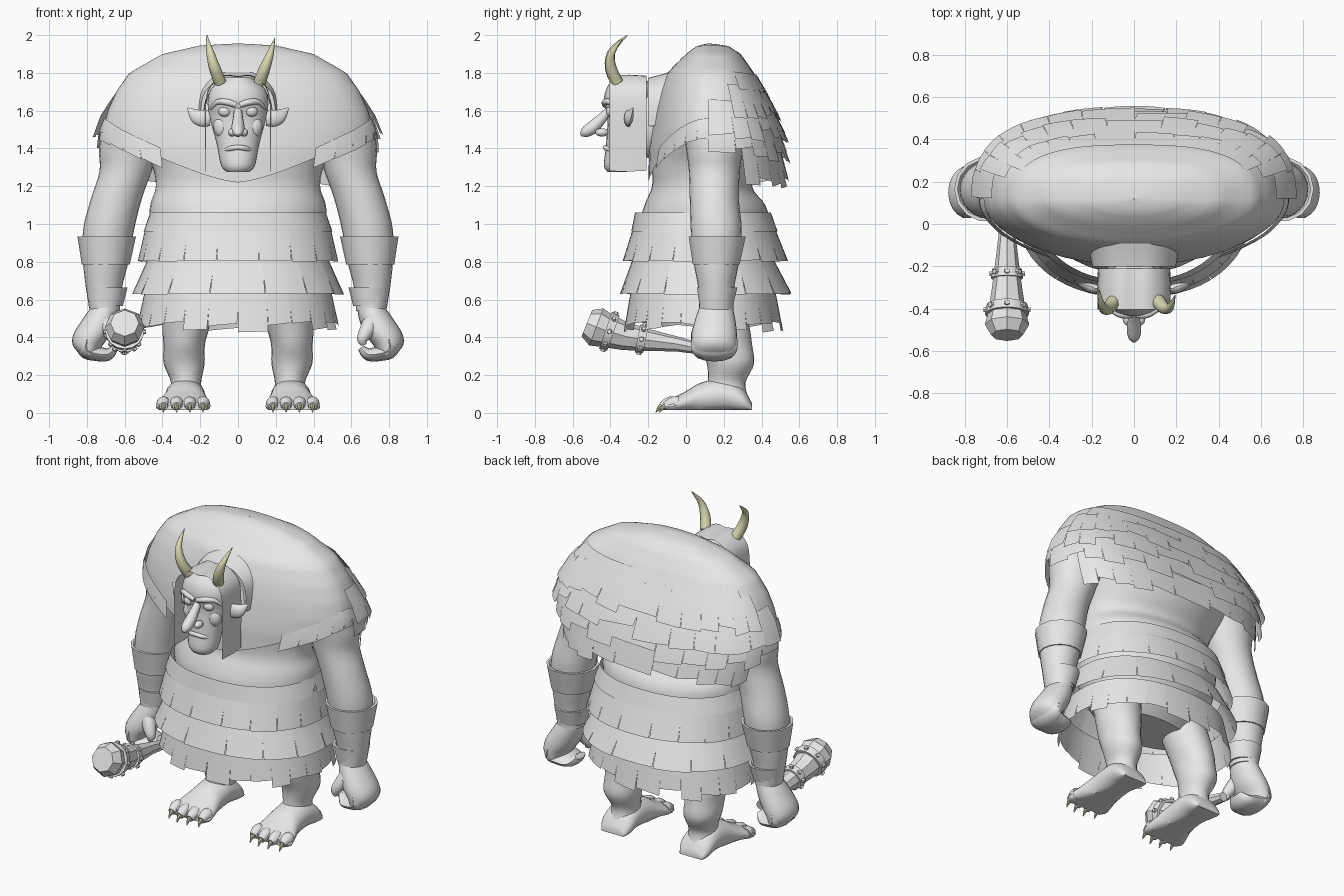
import bpy, bmesh, math, random
from mathutils import Vector

if "Cube" in bpy.data.objects:
    bpy.data.objects.remove(bpy.data.objects["Cube"])
random.seed(4)
TAU = 2 * math.pi


def material(name, rgb):
    m = bpy.data.materials.new(name)
    m.diffuse_color = (*rgb, 1)
    m.use_nodes = True
    m.node_tree.nodes["Principled BSDF"].inputs["Base Color"].default_value = m.diffuse_color
    return m


GREY = material("stone grey", (0.8, 0.8, 0.8))
HORN = material("horn ivory", (0.7, 0.7, 0.46))


def mesh(name, verts, faces, mat=GREY, angle=40, fix=False):
    me = bpy.data.meshes.new(name)
    me.from_pydata([tuple(v) for v in verts], [], faces)
    me.materials.append(mat)
    ob = bpy.data.objects.new(name, me)
    bpy.context.collection.objects.link(ob)
    if fix:
        bm = bmesh.new()
        bm.from_mesh(me)
        bmesh.ops.recalc_face_normals(bm, faces=bm.faces)
        bm.to_mesh(me)
        bm.free()
    me.polygons.foreach_set("use_smooth", [True] * len(me.polygons))
    me.set_sharp_from_angle(angle=math.radians(angle))
    return ob


def resample(rows, k):
    """Catmull-Rom interpolation of number rows, k steps per span."""
    if k == 1:
        return [tuple(r) for r in rows]
    out = []
    for i in range(len(rows) - 1):
        a, b, c, d = (rows[min(max(j, 0), len(rows) - 1)] for j in range(i - 1, i + 3))
        for s in range(k):
            t = s / k
            out.append(tuple(0.5 * (2 * q + (r - p) * t + (2 * p - 5 * q + 4 * r - w) * t * t
                                    + (3 * q - p - 3 * r + w) * t ** 3) for p, q, r, w in zip(a, b, c, d)))
    return out + [tuple(rows[-1])]


def skin(name, rings, mat=GREY, angle=40, cap=True):
    n = len(rings[0])
    faces = [(r * n + i, r * n + (i + 1) % n, (r + 1) * n + (i + 1) % n, (r + 1) * n + i)
             for r in range(len(rings) - 1) for i in range(n)]
    if cap:
        faces += [tuple(range(n))[::-1], tuple(range((len(rings) - 1) * n, len(rings) * n))]
    return mesh(name, [v for r in rings for v in r], faces, mat, angle, True)


def loft(name, secs, s=1, n=24, k=4, axis="z", floor=0.0, cap=True, angle=40):
    """Rings (x, y, z, half width, half depth) lying flat (axis z) or facing the front (axis y)."""
    rings = []
    for x, y, z, a, b in resample(secs, k):
        ring = []
        for i in range(n):
            u, v = a * math.cos(TAU * i / n), b * math.sin(TAU * i / n)
            ring.append((s * (x + u), y + v, z) if axis == "z" else (s * (x + u), y, max(floor, z + v)))
        rings.append(ring)
    return skin(name, rings, cap=cap, angle=angle)


def tube(name, secs, s=1, n=12, k=4, mat=GREY, angle=40, flat=1.0):
    """Tube through (x, y, z, radius), its depth stretched by flat."""
    pts = resample(secs, k)
    ways = [Vector(pts[min(i + 1, len(pts) - 1)][:3]) - Vector(pts[max(i - 1, 0)][:3]) for i in range(len(pts))]
    total = [sum(abs(w[a]) for w in ways) for a in range(3)]
    ref = Vector([float(a == total.index(min(total))) for a in range(3)])
    rings = []
    for p, t in zip(pts, ways):
        c = Vector(p[:3])
        u = t.cross(ref).normalized()
        w = t.normalized().cross(u)
        ring = [(u * math.cos(TAU * j / n) + w * math.sin(TAU * j / n)) * max(p[3], 0.001) for j in range(n)]
        rings.append([(s * (c.x + v.x), c.y + v.y * flat, c.z + v.z) for v in ring])
    return skin(name, rings, mat, angle)


def ball(name, c, r, seg=16):
    secs = [(c[0], c[1], c[2] + r[2] * math.cos(math.pi * i / 10), r[0] * math.sin(math.pi * i / 10) + 1e-4,
             r[1] * math.sin(math.pi * i / 10) + 1e-4) for i in range(11)]
    return loft(name, secs, n=seg, k=1, angle=60)


def oval(th, rx, yf, yb, yc, p=2.0):
    c, s = math.cos(th), math.sin(th)
    x = rx * math.copysign(abs(c) ** (2 / p), c)
    return x, yc + (yb - yc if s > 0 else yc - yf) * math.copysign(abs(s) ** (2 / p), s)


def slats(name, fn, a0, a1, n, ragged, sub=3):
    """Row of hanging slats joined at the top; fn(angle, t) gives the surface, t runs from top to hem."""
    V, F = [], []
    for i in range(n):
        lo, hi = a0 + (a1 - a0) * i / n, a0 + (a1 - a0) * (i + 1) / n
        d, slant = random.uniform(-ragged, ragged), random.uniform(-ragged, ragged) * 0.6
        b = len(V)
        for j in range(sub + 1):
            f = j / sub
            for t in (0, 0.5, 1 + d + slant * (f - 0.5)):
                V.append(fn(lo + (hi - lo) * f * (1 - .02 * (t > .6)), t))
        F += [(b + j * 3 + q, b + j * 3 + q + 1, b + j * 3 + q + 4, b + j * 3 + q + 3)
              for j in range(sub) for q in (0, 1)]
    return mesh(name, V, F, angle=30)


# torso
loft("torso", [(0, .1, .56, .3, .16), (0, .1, .66, .37, .25), (0, .1, .8, .43, .32), (0, .1, 1.0, .465, .34),
               (0, .1, 1.1, .465, .32), (0, .085, 1.2, .435, .265), (0, .11, 1.32, .46, .29), (0, .13, 1.5, .56, .29),
               (0, .13, 1.7, .54, .22), (0, .13, 1.85, .3, .12)], n=40)

# skirt: belt and three rows of slats (height, half width, front, back at top and hem)
SKIRT = [("belt", (1.06, .465, -.27, .45), (.96, .50, -.29, .485), 1, 0),
         ("skirt_upper_row", (.98, .49, -.28, .47), (.805, .53, -.335, .54), 18, .02),
         ("skirt_middle_row", (.82, .475, -.28, .46), (.63, .56, -.35, .56), 14, .02),
         ("skirt_lower_row", (.66, .49, -.29, .47), (.455, .535, -.325, .51), 24, .13)]
for name, top, low, n, rag in SKIRT:
    def fn(th, t, top=top, low=low):
        z, rx, yf, yb = (a + (b - a) * t for a, b in zip(top, low))
        return (*oval(th, rx, yf, yb, .1, 2.25), z)
    slats(name, fn, 0, TAU, n, rag, 60 if n == 1 else 4)

# mantle over the shoulders (height, half width, front, back)
PROF = [(1.956, .002, .119, .121), (1.945, .2, .06, .22), (1.9, .40, 0, .29), (1.8, .575, -.10, .36),
        (1.7, .645, -.14, .41), (1.6, .69, -.165, .45), (1.5, .715, -.18, .475), (1.4, .70, -.195, .49),
        (1.2, .62, -.20, .5)]


def mantle(th, z, out=0.0):
    for a, b in zip(PROF, PROF[1:]):
        if z >= b[0] or b is PROF[-1]:
            f = min(max((a[0] - z) / (a[0] - b[0]), 0), 1)
            rx, yf, yb = (p + (q - p) * f for p, q in zip(a[1:], b[1:]))
            break
    x, y = oval(th, rx + out, yf - out, yb + out, .12, 2.7 if math.sin(th) > 0 else 2.0)
    return x, y, z


def hem(th):
    return 1.5 - .28 * (1 - abs(math.cos(th)) ** 1.5) if math.sin(th) < 0 else 1.5 - .12 * math.sin(th)


N = 64
rings = []
for r in range(25):
    v = (r / 24) ** 1.5
    rings.append([mantle(TAU * i / N, 1.956 + (hem(TAU * i / N) - 1.956) * v) for i in range(N)])
skin("shoulder_mantle", rings, cap=False)

# shingle rows down the back: start and end angle, top, hem, count, flare
for i, (a0, a1, zt, zb, n, o) in enumerate([(.45, 2.69, 1.82, 1.71, 12, .012), (.25, 2.89, 1.75, 1.6, 13, .03),
                                            (0, 3.14, 1.66, 1.49, 14, .045), (0, 3.14, 1.55, 1.38, 13, .045),
                                            (.35, 2.79, 1.44, 1.25, 11, .04)]):
    def shingle(th, t, zt=zt, zb=zb, o=o):
        return mantle(th, zt + (zb - zt) * t - .03 * max(0, math.sin(th)), .008 + o * t)
    slats(f"back_shingles_{i + 1}", shingle, a0, a1, n, .2, 3)

# front border flaps of the mantle
for s in (0, 1):
    def flap(th, t):
        return mantle(th, hem(th) + .06 - .11 * t, .008 + .018 * t)
    slats("front_flaps", flap, (-.95, math.pi)[s], (0, math.pi + .95)[s], 5, .08)

# arched collar behind the head
ARCH = [(-.205, 1.52), (-.205, 1.62), (-.18, 1.71), (-.1, 1.775), (0, 1.785)]
ARCH += [(-x, z) for x, z in ARCH[-2::-1]]


def arch(name, pts, stations):
    pts = resample(pts, 3)
    m = len(pts)
    V = [(x * f, y, 1.5 + (z - 1.5) * f) for y, f in stations for x, z in pts]
    F = [(r * m + i, r * m + i + 1, (r + 1) * m + i + 1, (r + 1) * m + i)
         for r in range(len(stations) - 1) for i in range(m - 1)]
    return mesh(name, V, F)


arch("collar", ARCH, [(.0, 1.2), (-.12, 1.03), (-.2, .96), (-.2, .88), (-.1, .82)])

# hair: arched cap with flat hanging side curtains
HAIR = [(-.17, 1.28), (-.172, 1.45), (-.17, 1.64), (-.145, 1.73), (-.07, 1.785), (0, 1.78)]
arch("hair", HAIR + [(-x, z) for x, z in HAIR[-2::-1]], [(-.405, 1), (-.3, 1.01), (-.21, .99)])

# head, neck and face
loft("head", [(0, -.365, 1.275, .06, .05), (0, -.35, 1.31, .09, .085), (0, -.335, 1.4, .108, .09),
              (0, -.32, 1.47, .125, .1), (0, -.31, 1.57, .152, .105), (0, -.31, 1.65, .16, .125),
              (0, -.3, 1.72, .14, .12), (0, -.3, 1.775, .07, .08)])
loft("neck", [(0, -.36, 1.53, .1, .14), (0, -.2, 1.54, .13, .19), (0, 0, 1.56, .18, .2)], axis="y")
tube("nose", [(0, -.40, 1.61, .02), (0, -.445, 1.56, .027), (0, -.49, 1.515, .034), (0, -.535, 1.485, .028),
              (0, -.558, 1.47, .006)])
ball("chin", (0, -.395, 1.33), (.065, .035, .05))
tube("upper_lip", [(-.085, -.375, 1.385, .008), (-.04, -.42, 1.4, .013), (0, -.428, 1.405, .013),
                   (.04, -.42, 1.4, .013), (.085, -.375, 1.385, .008)])
for s in (1, -1):
    ball("eye", (s * .07, -.398, 1.595), (.034, .026, .028))
    ball("nostril", (s * .03, -.445, 1.485), (.024, .035, .022))
    ball("cheek", (s * .085, -.36, 1.515), (.045, .04, .06))
    tube("brow", [(.01, -.428, 1.63, .016), (.06, -.428, 1.645, .017), (.11, -.402, 1.645, .014),
                  (.145, -.37, 1.61, .006)], s)
    tube("ear", [(.15, -.305, 1.56, .04), (.19, -.305, 1.56, .045), (.225, -.295, 1.575, .036),
                 (.268, -.28, 1.615, .003)], s, flat=.5)
# curved horns
tube("left_horn", [(.115, -.365, 1.75, .033), (.14, -.395, 1.82, .030), (.17, -.395, 1.9, .019),
                   (.195, -.335, 1.985, .002)], mat=HORN)
tube("right_horn", [(-.095, -.365, 1.75, .033), (-.125, -.4, 1.83, .030), (-.15, -.39, 1.92, .019),
                    (-.165, -.31, 2.0, .002)], mat=HORN)

for s in (1, -1):
    # arm, bracer and wrist cuff
    loft("arm", [(.45, .13, 1.66, .1, .1), (.53, .14, 1.55, .17, .165), (.575, .15, 1.4, .16, .15),
                 (.595, .15, 1.28, .138, .135), (.645, .15, 1.13, .135, .13), (.685, .16, .97, .135, .135),
                 (.70, .16, .8, .12, .12), (.71, .16, .66, .095, .095), (.705, .16, .54, .08, .09)], s)
    for name, zs, r in (("bracer", (.785, .935), (.127, .155)), ("wrist_cuff", (.565, .665), (.09, .11))):
        loft(name, [(.70, .16, zs[0], r[0] - .02, r[0] - .02), (.70, .16, zs[0], r[0], r[0]),
                    (.695, .165, zs[1], r[1], r[1]), (.695, .165, zs[1], r[1] - .015, r[1] - .015),
                    (.70, .16, zs[1] - .04, r[0] - .02, r[0] - .02)], s, n=14, k=1, cap=False, angle=30)
    # fist: palm, curled fingers and thumb
    loft("palm", [(.70, .16, .57, .07, .085), (.73, .155, .5, .09, .105), (.77, .15, .42, .1, .12),
                  (.795, .15, .36, .08, .12), (.79, .15, .31, .045, .11), (.78, .15, .29, .02, .08)], s)
    tube("fingers", [(.80, .15, .39, .045), (.805, .15, .335, .045), (.755, .15, .315, .04),
                     (.69, .15, .31, .034), (.65, .15, .345, .018)], s, flat=2.7)
    tube("thumb", [(.71, .10, .48, .05), (.68, .07, .43, .04), (.66, .055, .39, .03), (.665, .055, .36, .015)], s)

    # leg and foot
    loft("leg", [(.25, .14, .64, .14, .15), (.275, .19, .46, .125, .145), (.285, .21, .36, .11, .14),
                 (.285, .235, .26, .108, .125), (.275, .215, .16, .08, .1), (.28, .21, .08, .095, .12)], s)
    loft("foot", [(.28, .35, .02, .08, .03), (.28, .3, .06, .105, .07), (.28, .2, .09, .105, .09),
                  (.28, .08, .075, .11, .085), (.285, 0, .055, .13, .06), (.29, -.07, .035, .145, .045),
                  (.29, -.1, .03, .13, .03)], s, axis="y", floor=.015)
    for i in range(4):
        x, f = .185 + .07 * i, .018 * (i == 0 or i == 3)
        tube("toe", [(x, -.04, .05, .036), (x, -.085 + f, .05, .036), (x, -.13 + f, .035, .022)], s)
        tube("toe_claw", [(x, -.115 + f, .045, .014), (x, -.14 + f, .03, .011), (x, -.16 + f, .002, .002)],
             s, 8, mat=HORN)

# studded club held in the right hand
AXIS = [(-.6, .1, .335, .028), (-.6, -.05, .365, .04), (-.6, -.2, .385, .058), (-.6, -.32, .405, .074),
        (-.6, -.42, .435, .09), (-.6, -.475, .455, .105), (-.6, -.525, .475, .075)]
tube("club", AXIS, n=8, k=1, angle=25)
for y, z, r, slope in ((-.235, .39, .07, .2), (-.405, .43, .098, .35)):
    d = Vector((0, -1, slope)).normalized()
    c = Vector((-.6, y, z))
    a, b = c - d * .022, c + d * .022
    tube("club_band", [(*a, r), (*b, r + .006)], n=16, k=1)
    for i in range(8):
        out = Vector((math.cos(TAU * i / 8), 0, math.sin(TAU * i / 8)))
        out = (out - d * out.dot(d)).normalized()
        p, q = c + out * (r - .01), c + out * (r + .014)
        tube("club_stud", [(*p, .016), (*q, .012)], n=6, k=1, angle=20)
